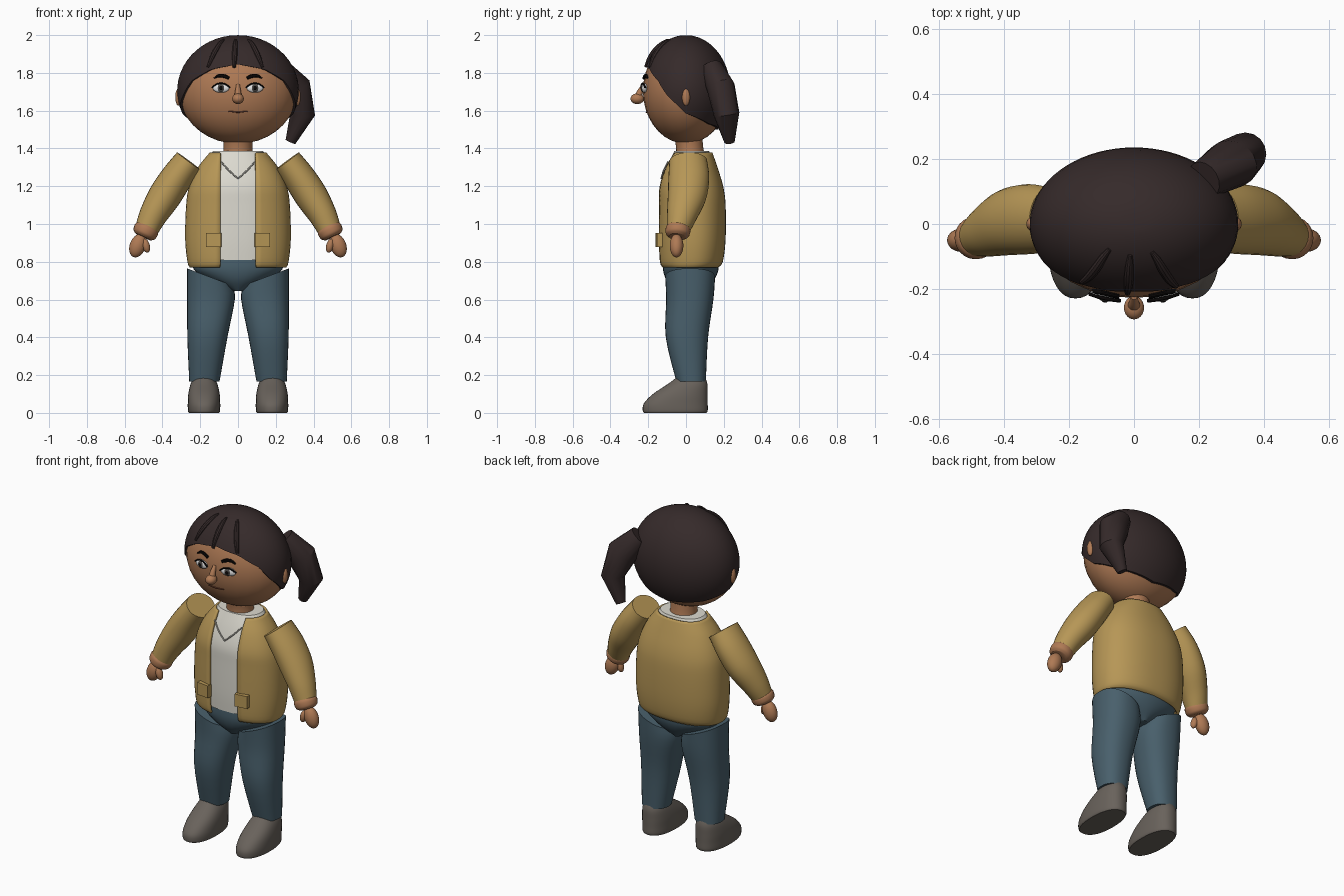
import bpy, bmesh, math
from mathutils import Vector as V, Matrix

if "Cube" in bpy.data.objects:
    bpy.data.objects.remove(bpy.data.objects["Cube"])


def srgb(name, r, g, b):
    m = bpy.data.materials.new(name)
    m.diffuse_color = [c ** 2.2 for c in (r, g, b)] + [1]
    m.use_nodes = True
    m.node_tree.nodes["Principled BSDF"].inputs["Base Color"].default_value = m.diffuse_color
    return m


SKIN = srgb("skin", .68, .475, .335)
HAIR = srgb("dark_hair", .22, .18, .18)
TAN = srgb("tan_jacket", .71, .585, .34)
SHIRT = srgb("off_white_shirt", .86, .85, .81)
DENIM = srgb("blue_denim", .29, .375, .42)
SHOE = srgb("grey_shoe", .41, .385, .36)
WHITE = srgb("eye_white", .9, .9, .9)
IRIS = srgb("grey_iris", .3, .29, .28)
BLACK = srgb("black", .07, .06, .06)
LIP = srgb("lip_brown", .45, .26, .19)


def finish(name, bm, mat):
    bmesh.ops.recalc_face_normals(bm, faces=bm.faces)
    me = bpy.data.meshes.new(name)
    bm.to_mesh(me)
    bm.free()
    me.materials.append(mat)
    ob = bpy.data.objects.new(name, me)
    bpy.context.collection.objects.link(ob)
    return ob


def skin_grid(bm, grid, closed):
    rows = [[bm.verts.new(p) for p in row] for row in grid]
    n = len(rows[0])
    for a, b in zip(rows, rows[1:]):
        for i in range(n if closed else n - 1):
            j = (i + 1) % n
            bm.faces.new((a[i], a[j], b[j], b[i]))
    return rows


def smooth_rings(rings, sub):
    # Catmull-Rom interpolation between cross-sections
    out = []
    for i in range(len(rings) - 1):
        p = [rings[max(0, min(len(rings) - 1, i + k))] for k in (-1, 0, 1, 2)]
        for s in range(sub):
            t = s / sub
            out.append([b + (c - a) * t / 2 + (2 * a - 5 * b + 4 * c - d) * t * t / 2
                        + (3 * b - a - 3 * c + d) * t ** 3 / 2
                        for a, b, c, d in zip(*p)])
    return out + [rings[-1]]


def loft(name, rings, mat, n=32, power=2.0, sub=4, gap=0):
    # rings: (centre, half-width vector, half-depth vector); gap leaves the front open
    rings = smooth_rings([[V(q) for q in r] for r in rings], sub)
    e = 2 / power
    grid = []
    for c, u, v in rings:
        a0 = math.asin(min(1, gap / u.length) ** (power / 2)) if gap else 0
        row = []
        for i in range(n):
            a = a0 + (2 * math.pi - 2 * a0) * i / (n - 1 if gap else n)
            s, k = math.sin(a), -math.cos(a)
            row.append(c + u * math.copysign(abs(s) ** e, s) + v * math.copysign(abs(k) ** e, k))
        grid.append(row)
    bm = bmesh.new()
    rows = skin_grid(bm, grid, not gap)
    if not gap:
        bm.faces.new(rows[0])
        bm.faces.new(rows[-1])
    return finish(name, bm, mat)


def level(cx, rows):
    # horizontal cross-sections from (z, centre y, half x, half y)
    return [((cx, cy, z), (rx, 0, 0), (0, ry, 0)) for z, cy, rx, ry in rows]


def tube(name, pts, mat, n=16, sub=4):
    # pts: (x, y, z, half-width, half-depth) along a path
    rings = []
    for i, p in enumerate(pts):
        t = (V(pts[min(i + 1, len(pts) - 1)][:3]) - V(pts[max(i - 1, 0)][:3])).normalized()
        u = V((0, 1, 0)).cross(t).normalized()
        rings.append((V(p[:3]), u * p[3], t.cross(u) * p[4]))
    return loft(name, rings, mat, n, 2, sub)


def ball(name, c, r, mat, rot=0, axis='Z'):
    bm = bmesh.new()
    m = Matrix.Translation(c) @ Matrix.Rotation(rot, 4, axis) @ Matrix.Diagonal((*r, 1))
    bmesh.ops.create_uvsphere(bm, u_segments=28, v_segments=18, radius=1, matrix=m)
    return finish(name, bm, mat)


def face_y(x, z):
    return -.228 * math.sqrt(max(0, 1 - (x / .313) ** 2 - ((z - 1.705) / .28) ** 2))


# Head and neck
ball("head", (0, 0, 1.705), (.313, .228, .28), SKIN)
loft("neck", level(0, [(1.34, .025, .085, .08), (1.40, .02, .076, .072), (1.48, .01, .08, .075)]), SKIN)

# Hair cap, with a hairline that drops from forehead to nape
line = [(0, 1.845), (28, 1.82), (50, 1.76), (65, 1.68), (90, 1.585), (130, 1.53), (180, 1.50)]


def hairline(deg):
    for (a, za), (b, zb) in zip(line, line[1:]):
        if deg <= b:
            return za + (zb - za) * (deg - a) / (b - a)
    return line[-1][1]


cols, steps = 72, 16
grid = []
for k in range(1, steps + 2):
    row = []
    for i in range(cols):
        a = 2 * math.pi * i / cols
        d = math.degrees(a)
        low = math.acos((hairline(min(d, 360 - d)) - 1.705) / .295)
        phi, f = low * min(k, steps) / steps, (.9 if k > steps else 1)
        row.append((.322 * f * math.sin(phi) * math.sin(a), -.236 * f * math.sin(phi) * math.cos(a),
                    1.705 + .295 * math.cos(phi)))
    grid.append(row)
bm = bmesh.new()
bm.faces.new(skin_grid(bm, grid, True)[0])
finish("hair_cap", bm, HAIR)

# Fringe strands lying on the cap
for nm, x0, x1 in (("left", -.075, -.16), ("middle", -.012, -.02), ("right", .055, .13)):
    pts = []
    for i in range(6):
        t = i / 5
        x, z = x0 + (x1 - x0) * t, 1.975 - .145 * t ** 1.4
        y = -.236 * math.sqrt(max(0, 1 - (x / .322) ** 2 - ((z - 1.705) / .295) ** 2))
        w = .003 + .012 * math.sin(math.pi * (.1 + .75 * t))
        pts.append((x, y, z, w, w))
    tube("fringe_strand_" + nm, pts, HAIR, 10, 2)

# Side ponytail with angular bends
tube("ponytail", [(.215, .135, 1.825, .06, .06), (.30, .185, 1.72, .088, .075),
                  (.342, .215, 1.58, .066, .068), (.278, .23, 1.435, .028, .028)], HAIR, 16, 1)

# Nose and mouth
ball("nose_tip", (0, -.258, 1.663), (.031, .036, .028), SKIN)
tube("nose_bridge", [(0, -.222, 1.735, .010, .012), (0, -.243, 1.70, .016, .016),
                     (0, -.255, 1.665, .022, .02)], SKIN)
tube("mouth", [(x, face_y(x, 1.592) - .001, 1.592 + abs(x) * .08, .004 - abs(x) * .04, .004)
               for x in (-.05, -.025, 0, .025, .05)], LIP, 8)

# Torso: inner shirt under an open jacket
body = [(.77, .02, .255, .15), (.80, .025, .268, .17), (.92, .03, .28, .18), (1.10, .03, .275, .18),
        (1.20, .025, .258, .172), (1.30, .025, .212, .142), (1.378, .03, .15, .11)]
jacket = loft("jacket", level(0, body), TAN, 48, 2.3, 4, .095)
sol = jacket.modifiers.new("thickness", 'SOLIDIFY')
sol.thickness, sol.offset = .014, -1
bm = bmesh.new()
bm.from_mesh(jacket.data)
if sum(f.normal.dot(f.calc_center_median() - V((0, .03, f.calc_center_median().z))) for f in bm.faces) < 0:
    bmesh.ops.reverse_faces(bm, faces=bm.faces)
    bm.to_mesh(jacket.data)
bm.free()
loft("shirt", level(0, [(max(z, .81) + (.008 if z > 1.35 else 0), cy, rx - .018, ry - .018)
                        for z, cy, rx, ry in body[1:]]), SHIRT, 48, 2.3)

# Hips
loft("hips", level(0, [(.83, .025, .235, .147), (.76, .025, .235, .147), (.70, .022, .15, .125),
                       (.645, .02, .03, .08)]), DENIM)

for s, side in ((-1, "left"), (1, "right")):
    # Ears, eyes and brows
    ball("ear_" + side, (s * .315, 0, 1.672), (.017, .021, .046), SKIN)
    ex, ez = s * .09, 1.72
    ey, turn = face_y(ex, ez), s * .2
    ball("eye_" + side, (ex, ey - .003, ez), (.045, .015, .025), WHITE, turn)
    ball("iris_" + side, (ex, ey - .011, ez), (.021, .010, .022), IRIS, turn)
    ball("pupil_" + side, (ex, ey - .016, ez), (.011, .008, .012), BLACK, turn)
    tube("eyelash_" + side, [(ex + d, face_y(ex + d, ez) - .011, ez + .025 - 10 * d * d, .004, .006)
                             for d in (-.048, -.025, 0, .025, .048)], BLACK, 8)
    tube("eyebrow_" + side, [(s * x, face_y(x, z) - .005, z, w, .008) for x, z, w in
                             ((.048, 1.772, .008), (.07, 1.782, .010), (.10, 1.785, .009),
                              (.127, 1.772, .003))], BLACK, 10)

    # Shirt collar edge
    tube("shirt_collar_" + side, [(0, -.131, 1.24, .004, .004), (s * .05, -.118, 1.285, .004, .004),
                                  (s * .09, -.095, 1.33, .004, .004)], SHIRT, 8)

    # Jacket pocket
    bm = bmesh.new()
    bmesh.ops.create_cube(bm, size=1, matrix=Matrix.Translation((s * .128, -.143, .915))
                          @ Matrix.Rotation(s * .12, 4, 'Z') @ Matrix.Diagonal((.078, .03, .075, 1)))
    finish("pocket_" + side, bm, TAN)

    # Sleeve, cuff and hand
    tube("sleeve_" + side, [(s * .26, .012, 1.333, .078, .10), (s * .325, .015, 1.245, .085, .108),
                            (s * .39, .005, 1.145, .087, .102), (s * .45, -.022, 1.045, .074, .08),
                            (s * .482, -.04, .975, .063, .062)], TAN, 28)
    tube("cuff_" + side, [(s * .478, -.04, .985, .06, .06), (s * .485, -.042, .97, .067, .066),
                          (s * .497, -.045, .945, .062, .062), (s * .503, -.046, .932, .045, .045)], SKIN, 24)
    ball("hand_" + side, (s * .531, -.05, .885), (.042, .036, .064), SKIN, -s * .35, 'Y')
    ball("thumb_" + side, (s * .487, -.062, .885), (.02, .021, .038), SKIN, s * .25, 'Y')

    # Trouser leg
    loft("leg_" + side, [((s * .15, .022, .72), (.12, 0, s * .045), (0, .132, 0)),
                         ((s * .143, .02, .60), (.126, 0, 0), (0, .125, 0)),
                         ((s * .162, .005, .40), (.106, 0, 0), (0, .112, 0)),
                         ((s * .178, .027, .165), (.08, 0, 0), (0, .078, 0))], DENIM, 32, 2.3)

    # Shoe
    loft("shoe_" + side, level(s * .18, [(0, -.057, .08, .166), (.012, -.057, .085, .172),
                                         (.05, -.054, .086, .169), (.10, -.03, .083, .145),
                                         (.155, .01, .07, .103), (.20, .03, .045, .065)]), SHOE, 36, 2.3)

# Smooth shading with crisp edges
for ob in bpy.context.scene.objects:
    ob.select_set(True)
bpy.context.view_layer.objects.active = jacket
bpy.ops.object.shade_smooth_by_angle(angle=math.radians(32))
